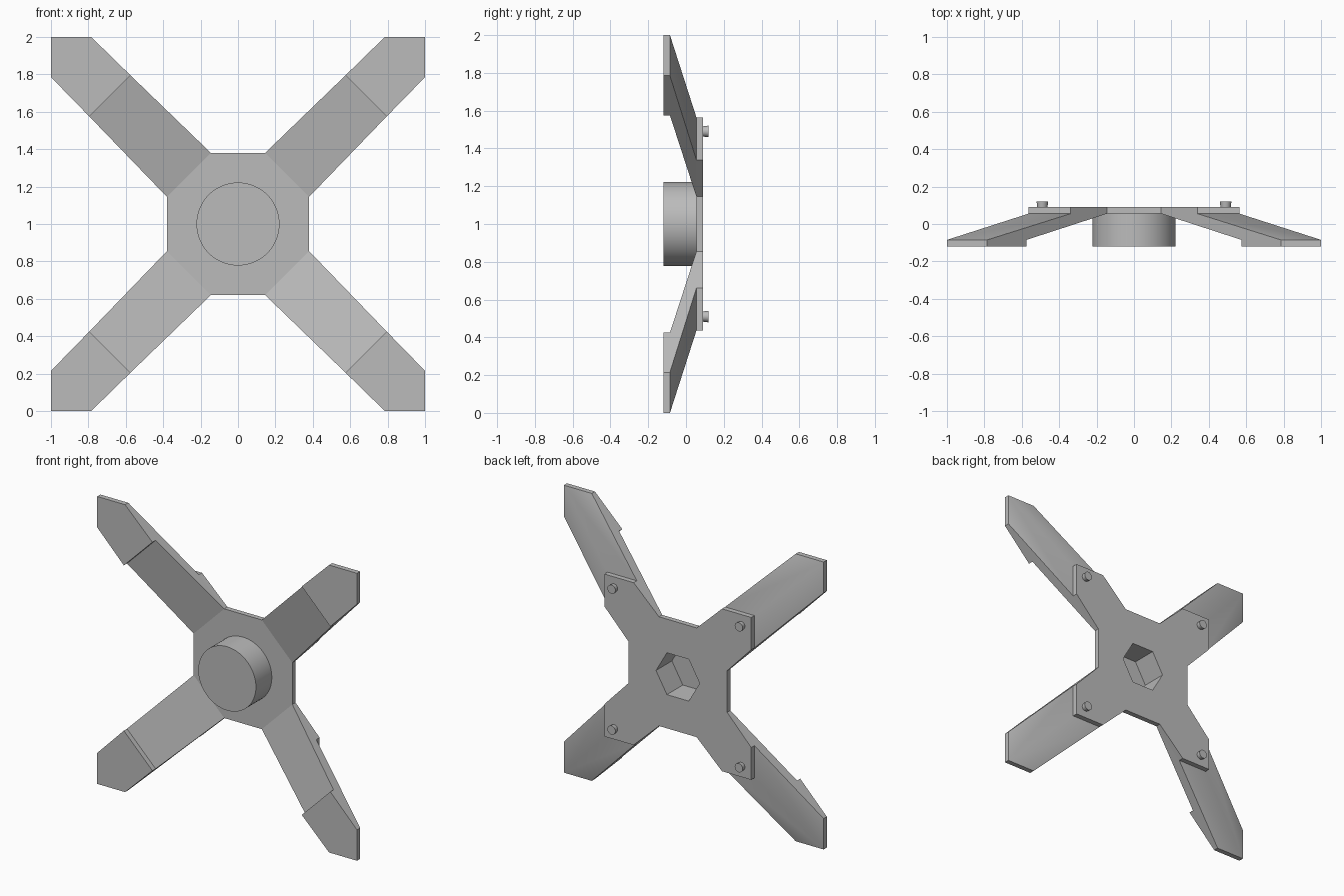
import bpy
import bmesh
import math
from mathutils import Matrix

cube = bpy.data.objects.get("Cube")
if cube:
    bpy.data.objects.remove(cube, do_unlink=True)

grey = bpy.data.materials.new("plain_grey")
grey.use_nodes = True
tone = (0.5, 0.5, 0.5, 1)
grey.diffuse_color = tone
grey.node_tree.nodes["Principled BSDF"].inputs["Base Color"].default_value = tone

MID = 1.0                                   # height of the hub axis
FRONT, STEP, SEAT, BACK, PEG_TOP = -0.12, -0.085, 0.055, 0.09, 0.12


def finish(name, bm):
    bmesh.ops.recalc_face_normals(bm, faces=bm.faces)
    mesh = bpy.data.meshes.new(name)
    bm.to_mesh(mesh)
    bm.free()
    mesh.materials.append(grey)
    ob = bpy.data.objects.new(name, mesh)
    bpy.context.collection.objects.link(ob)
    return ob


def activate(ob):
    bpy.ops.object.select_all(action="DESELECT")
    ob.select_set(True)
    bpy.context.view_layer.objects.active = ob


def smooth(ob):
    activate(ob)
    bpy.ops.object.shade_smooth_by_angle(angle=math.radians(30))


def rod(name, x, z, r_front, r_back, y0, y1, sides):
    """Cylinder or cone along y."""
    bm = bmesh.new()
    bmesh.ops.create_cone(bm, cap_ends=True, segments=sides, radius1=r_back,
                          radius2=r_front, depth=y1 - y0)
    turn = Matrix.Rotation(math.pi / 2, 4, "X")
    place = Matrix.Translation((x, (y0 + y1) / 2, MID + z))
    bmesh.ops.transform(bm, matrix=place @ turn, verts=bm.verts)
    return finish(name, bm)


# Half outlines in one quadrant (x, z); the other half swaps x and z
ROOT, SHOULDER, CORNER = (0.145, 0.38), (0.34, 0.565), (0.565, 0.565)
NOTCH, TIP, POINT = (0.575, 0.795), (0.785, 1.0), (1.0, 1.0)


def swap(p):
    return (p[1], p[0])


# Cross-shaped back plate
quadrant = [swap(ROOT), swap(SHOULDER), CORNER, SHOULDER, ROOT]
outline = []
for sx, sz in ((1, 1), (-1, 1), (-1, -1), (1, -1)):
    part = [(sx * x, sz * z) for x, z in quadrant]
    outline += part if sx * sz > 0 else part[::-1]
bm = bmesh.new()
face = bm.faces.new([bm.verts.new((x, SEAT, MID + z)) for x, z in outline])
out = bmesh.ops.extrude_face_region(bm, geom=[face])
bmesh.ops.translate(bm, vec=(0, BACK - SEAT, 0),
                    verts=[v for v in out["geom"] if isinstance(v, bmesh.types.BMVert)])
plate = finish("back_plate", bm)

# Round hub
hub = rod("hub", 0, 0, 0.222, 0.222, FRONT, SEAT + 0.01, 64)

# Hexagonal socket cut through the plate into the hub
cutter = rod("socket_cutter", 0, 0, 0.168, 0.168, STEP, BACK + 0.1, 6)
xs = [abs(v.co.x) for v in cutter.data.vertices]
if max(xs) < 0.16:                          # keep corners pointing sideways
    cutter.data.transform(Matrix.Translation((0, 0, MID)) @ Matrix.Rotation(math.pi / 6, 4, "Y")
                          @ Matrix.Translation((0, 0, -MID)))
cutter.hide_render = True
for ob in (plate, hub):
    mod = ob.modifiers.new("socket", "BOOLEAN")
    mod.operation = "DIFFERENCE"
    mod.solver = "EXACT"
    mod.object = cutter
    activate(ob)
    bpy.ops.object.modifier_apply(modifier=mod.name)
bpy.data.objects.remove(cutter, do_unlink=True)
smooth(hub)


# Swept arm: sloping bar with a stepped, square-cornered tip
def arm(name, sx, sz):
    bm = bmesh.new()
    cache = {}

    def v(p, y):
        if (p, y) not in cache:
            cache[p, y] = bm.verts.new((sx * p[0], y, MID + sz * p[1]))
        return cache[p, y]

    def add(*points):
        bm.faces.new([v(p, y) for p, y in points])

    for f in (lambda p: p, swap):
        root, shoulder, notch, tip = f(ROOT), f(SHOULDER), f(NOTCH), f(TIP)
        add((shoulder, SEAT), (tip, STEP), (POINT, STEP), (CORNER, SEAT))
        add((tip, STEP), (tip, FRONT), (POINT, FRONT), (POINT, STEP))
        add((root, SEAT), (shoulder, SEAT), (tip, STEP), (tip, FRONT),
            (notch, FRONT), (notch, STEP))
    add((TIP, FRONT), (NOTCH, FRONT), (swap(NOTCH), FRONT), (swap(TIP), FRONT), (POINT, FRONT))
    add((NOTCH, FRONT), (NOTCH, STEP), (swap(NOTCH), STEP), (swap(NOTCH), FRONT))
    add((NOTCH, STEP), (ROOT, SEAT), (swap(ROOT), SEAT), (swap(NOTCH), STEP))
    add((ROOT, SEAT), (swap(ROOT), SEAT), (swap(SHOULDER), SEAT), (CORNER, SEAT), (SHOULDER, SEAT))
    smooth(finish(name, bm))


# Four arms, each with a small peg on the back
for side, sx in (("left", 1), ("right", -1)):
    for level, sz in (("upper", 1), ("lower", -1)):
        arm(f"{level}_{side}_arm", sx, sz)
        smooth(rod(f"{level}_{side}_peg", sx * 0.49, sz * 0.49, 0.026, 0.031,
                   BACK - 0.01, PEG_TOP, 16))
